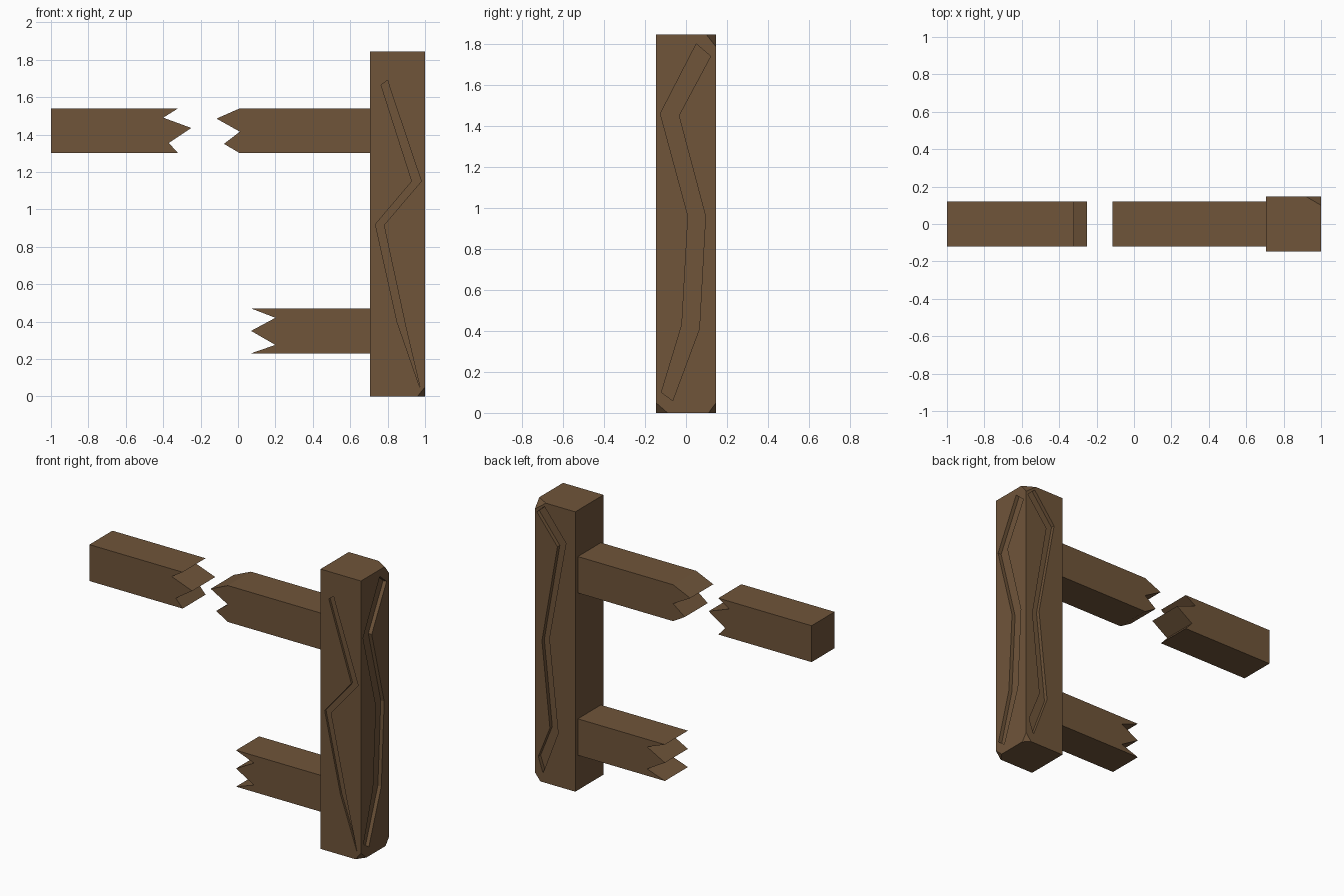
import bpy, bmesh
from mathutils import Vector

if "Cube" in bpy.data.objects:
    bpy.data.objects.remove(bpy.data.objects["Cube"])

wood = bpy.data.materials.new("brown wood")
wood.diffuse_color = (0.16, 0.09, 0.042, 1)
wood.use_nodes = True
wood.node_tree.nodes["Principled BSDF"].inputs["Base Color"].default_value = wood.diffuse_color


def prism(name, outline, axis, lo, hi):
    """Extrude a 2D outline (other axis, z) along axis 'x' or 'y' from lo to hi."""
    place = (lambda u, z, d: (d, u, z)) if axis == 'x' else (lambda u, z, d: (u, d, z))
    bm = bmesh.new()
    face = bm.faces.new([bm.verts.new(place(u, z, lo)) for u, z in outline])
    ext = bmesh.ops.extrude_face_region(bm, geom=[face])
    shift = Vector(place(0, 0, hi - lo))
    bmesh.ops.translate(bm, vec=shift, verts=[v for v in ext["geom"] if isinstance(v, bmesh.types.BMVert)])
    bmesh.ops.recalc_face_normals(bm, faces=bm.faces)
    mesh = bpy.data.meshes.new(name)
    bm.to_mesh(mesh)
    bm.free()
    mesh.materials.append(wood)
    ob = bpy.data.objects.new(name, mesh)
    bpy.context.collection.objects.link(ob)
    return ob


# Broken rails with splintered ends
R = 0.12
prism("upper_rail_loose", [(-1, 1.30), (-0.32, 1.30), (-0.37, 1.355), (-0.25, 1.435),
                           (-0.40, 1.49), (-0.32, 1.54), (-1, 1.54)], 'y', -R, R)
prism("upper_rail_stub", [(0.71, 1.54), (0.01, 1.54), (-0.115, 1.485), (0.01, 1.415),
                          (-0.075, 1.35), (0.01, 1.30), (0.71, 1.30)], 'y', -R, R)
prism("lower_rail_stub", [(0.71, 0.47), (0.07, 0.47), (0.20, 0.42), (0.07, 0.35),
                          (0.20, 0.275), (0.07, 0.23), (0.71, 0.23)], 'y', -R, R)

# Post
P, H = 0.147, 1.845
post = prism("post", [(0.705, 0), (1, 0), (1, H), (0.705, H)], 'y', -P, P)

# Chipped corners: planes slicing off three post corners
chips = [((0.92, P, H), (1, 0.10, H), (1, P, 1.785), (1, P, H)),
         ((0.96, -P, 0), (1, -0.09, 0), (1, -P, 0.05), (1, -P, 0)),
         ((0.96, P, 0), (1, 0.11, 0), (1, P, 0.05), (1, P, 0))]
bm = bmesh.new()
bm.from_mesh(post.data)
for a, b, c, corner in chips:
    a, b, c, corner = map(Vector, (a, b, c, corner))
    n = (b - a).cross(c - a).normalized()
    if n.dot(corner - a) < 0:
        n = -n
    bmesh.ops.bisect_plane(bm, geom=bm.verts[:] + bm.edges[:] + bm.faces[:],
                           plane_co=a, plane_no=n, clear_outer=True)
    bmesh.ops.holes_fill(bm, edges=[e for e in bm.edges if e.is_boundary])
bmesh.ops.recalc_face_normals(bm, faces=bm.faces)
bm.to_mesh(post.data)
bm.free()

# Zigzag cracks carved into the front, right and back of the post
front = [(0.765, 1.665), (0.93, 1.15), (0.735, 0.92), (0.85, 0.40), (0.975, 0.04),
         (0.895, 0.38), (0.78, 0.915), (0.98, 1.15), (0.815, 1.64), (0.80, 1.69)]
right = [(0.05, 1.80), (-0.125, 1.46), (0.01, 0.96), (-0.02, 0.43), (-0.12, 0.10),
         (-0.065, 0.06), (0.065, 0.41), (0.095, 0.96), (-0.035, 1.45), (0.12, 1.74)]
back = [(0.93, 1.82), (0.773, 1.62), (0.895, 0.96), (0.83, 0.35), (0.94, 0.06),
        (0.975, 0.16), (0.89, 0.37), (0.948, 0.93), (0.835, 1.58), (0.985, 1.77)]
cutters = [prism("front_crack", front, 'y', -0.3, -P + 0.014),
           prism("right_crack", right, 'x', 1 - 0.025, 1.2),
           prism("back_crack", back, 'y', P - 0.025, 0.3)]
bpy.context.view_layer.objects.active = post
for cutter in cutters:
    mod = post.modifiers.new(cutter.name, 'BOOLEAN')
    mod.operation, mod.solver, mod.object = 'DIFFERENCE', 'EXACT', cutter
    bpy.ops.object.modifier_apply(modifier=mod.name)
    bpy.data.objects.remove(cutter)
